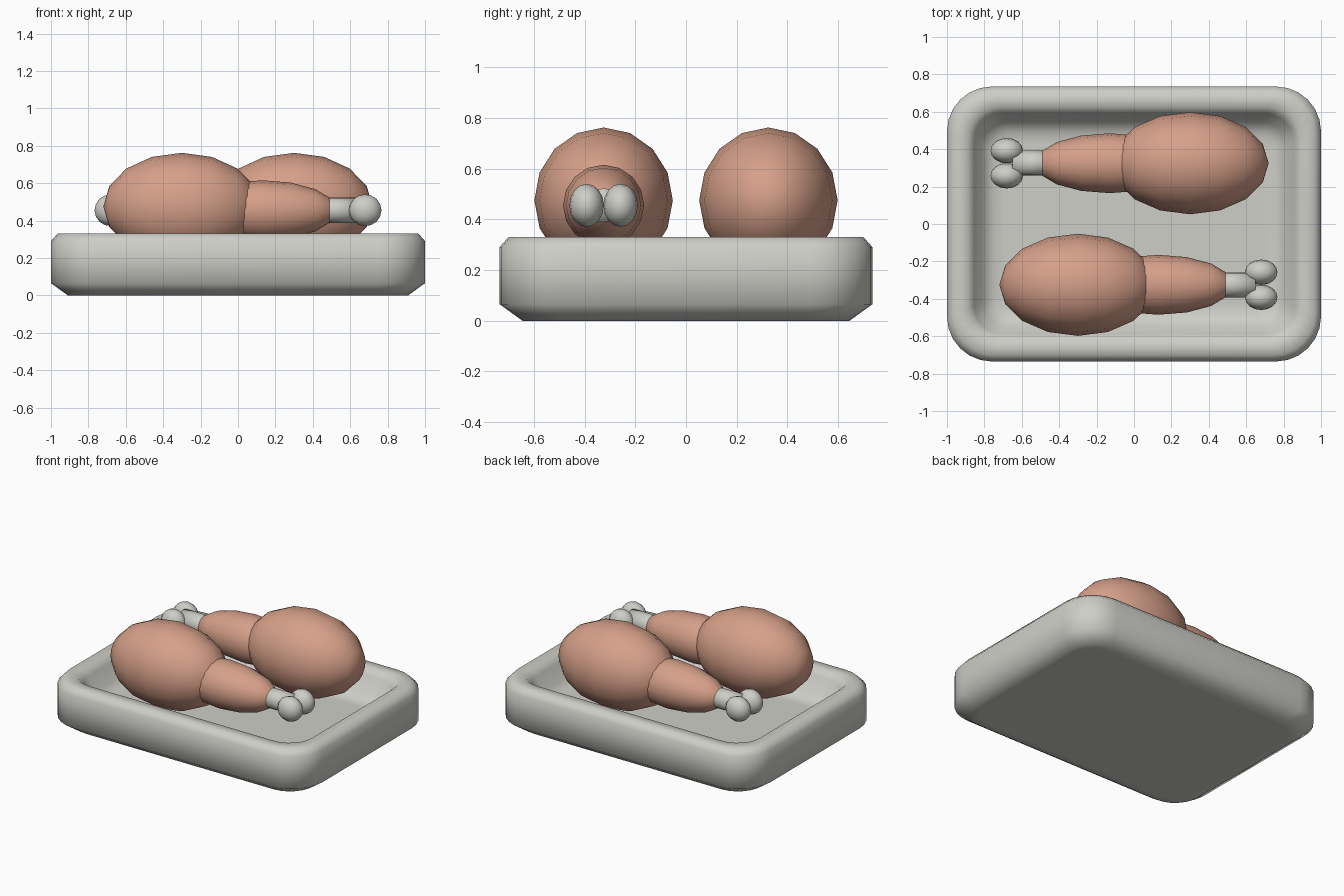
import bpy, bmesh, math
from mathutils import Matrix, Vector

if "Cube" in bpy.data.objects:
    bpy.data.objects.remove(bpy.data.objects["Cube"], do_unlink=True)


def material(name, rgb):
    mat = bpy.data.materials.new(name)
    mat.use_nodes = True
    mat.diffuse_color = (*rgb, 1)
    mat.node_tree.nodes["Principled BSDF"].inputs["Base Color"].default_value = (*rgb, 1)
    return mat


meat = material("roast_meat", (0.67, 0.35, 0.25))
pale = material("pale_grey", (0.62, 0.62, 0.58))


def finish(name, bm, mat):
    bmesh.ops.recalc_face_normals(bm, faces=bm.faces)
    for face in bm.faces:
        face.smooth = True
    mesh = bpy.data.meshes.new(name)
    bm.to_mesh(mesh)
    bm.free()
    mesh.materials.append(mat)
    obj = bpy.data.objects.new(name, mesh)
    bpy.context.collection.objects.link(obj)
    return obj


# Tray: rounded rectangles stacked from the base, over the rim, down to the floor
HALF_X, HALF_Y, CORNER = 1.0, 0.735, 0.24


def rounded_loop(bm, inset, z, steps=6):
    r = max(CORNER - inset * 0.6, 0.08)
    cx, cy = HALF_X - inset - r, HALF_Y - inset - r
    verts = []
    for quarter, (sx, sy) in enumerate([(1, 1), (-1, 1), (-1, -1), (1, -1)]):
        for i in range(steps + 1):
            a = math.pi / 2 * (quarter + i / steps)
            verts.append(bm.verts.new((sx * cx + r * math.cos(a), sy * cy + r * math.sin(a), z)))
    return verts


profile = [(0.14, 0), (0.09, 0), (0, 0.065), (0, 0.29), (0.035, 0.33), (0.11, 0.33),
           (0.145, 0.29), (0.19, 0.19), (0.25, 0.15), (0.31, 0.15)]
bm = bmesh.new()
loops = [rounded_loop(bm, inset, z) for inset, z in profile]
for low, high in zip(loops, loops[1:]):
    n = len(low)
    for i in range(n):
        j = (i + 1) % n
        bm.faces.new((low[i], low[j], high[j], high[i]))
bm.faces.new(loops[0][::-1])
bm.faces.new(loops[-1])
finish("tray", bm, pale)


# Drumsticks: parts lie along x, the second is the first turned half a circle
def ellipsoid(name, centre, radii, mat, turn):
    bm = bmesh.new()
    bmesh.ops.create_uvsphere(bm, u_segments=16, v_segments=8, radius=1)
    along_x = Matrix.Rotation(math.pi / 2, 4, "Y")
    place = Matrix.Translation(Vector(centre)) @ Matrix.Diagonal((*radii, 1))
    bm.transform(turn @ place @ along_x)
    finish(name, bm, mat)


def shaft(name, centre, radius, length, mat, turn):
    bm = bmesh.new()
    bmesh.ops.create_cone(bm, cap_ends=True, segments=16, radius1=radius,
                          radius2=radius, depth=length)
    bm.transform(turn @ Matrix.Translation(Vector(centre)) @ Matrix.Rotation(math.pi / 2, 4, "Y"))
    finish(name, bm, mat)


Y = 0.325
for side, angle in (("back", 0), ("front", math.pi)):
    turn = Matrix.Rotation(angle, 4, "Z")
    ellipsoid(side + "_thigh", (0.3, Y, 0.475), (0.42, 0.273, 0.287), meat, turn)
    ellipsoid(side + "_shank", (-0.13, Y, 0.455), (0.4, 0.16, 0.16), meat, turn)
    shaft(side + "_bone", (-0.53, Y, 0.455), 0.067, 0.24, pale, turn)
    for knob, offset in (("inner", -0.067), ("outer", 0.067)):
        ellipsoid(f"{side}_{knob}_knuckle", (-0.68, Y + offset, 0.455),
                  (0.087, 0.068, 0.085), pale, turn)
